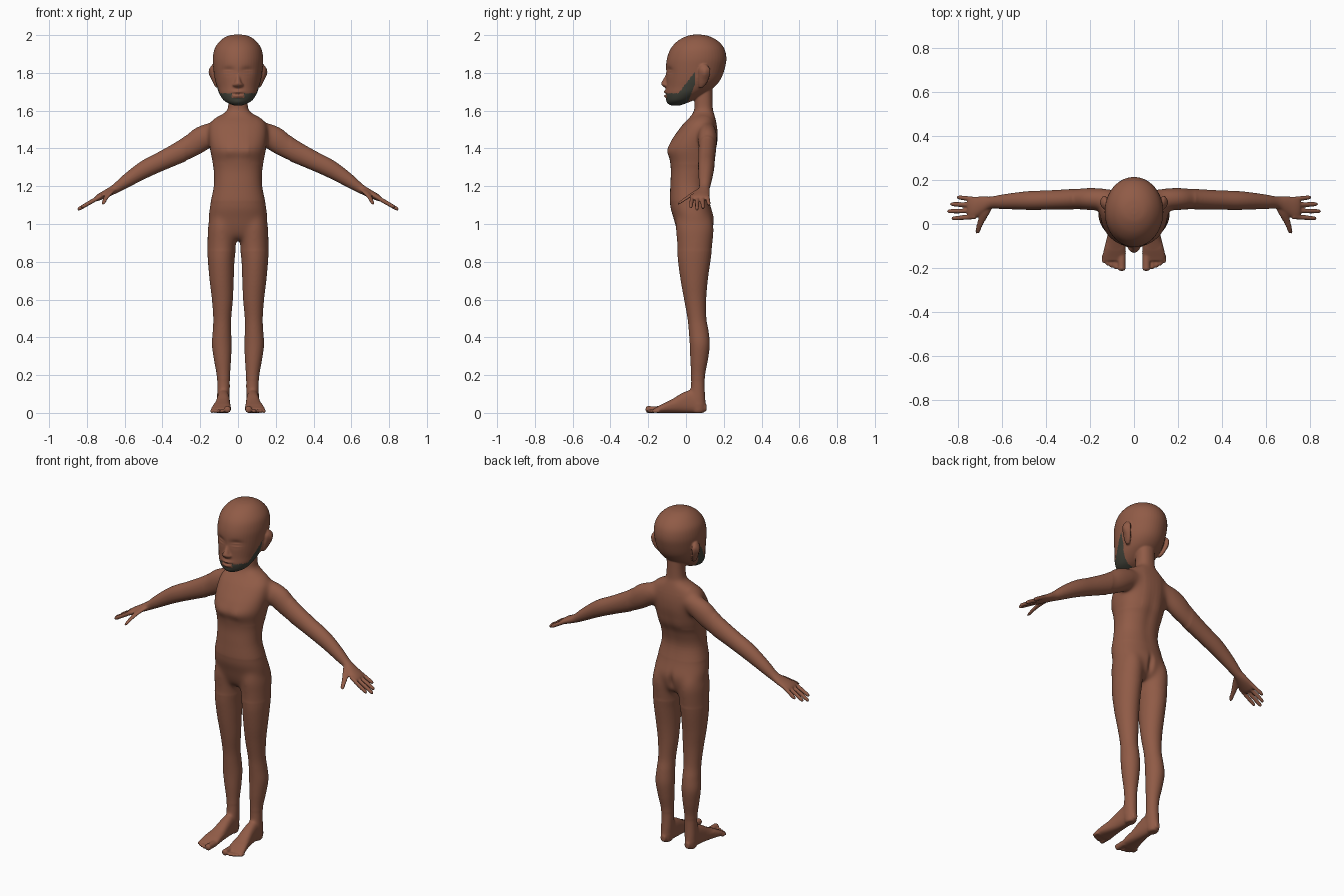
import bpy, bmesh, math
from mathutils import Vector

X, Y, Z = Vector((1, 0, 0)), Vector((0, 1, 0)), Vector((0, 0, 1))
bm = bmesh.new()


def loft(rings, u, v, p=2.0, sides=32, steps=5, mirror=False):
    """Closed smooth tube through rings (x, y, z, radius_u, radius_v)."""
    R = [Vector(r) for r in rings]
    path = []
    for i in range(len(R) - 1):
        a, b, c, d = R[max(i - 1, 0)], R[i], R[i + 1], R[min(i + 2, len(R) - 1)]
        for k in range(steps):
            t = k / steps
            path.append(0.5 * (2 * b + (c - a) * t + (2 * a - 5 * b + 4 * c - d) * t * t
                               + (3 * b - a - 3 * c + d) * t ** 3))
    path.append(R[-1])
    for s in ((1, -1) if mirror else (1,)):
        loops = []
        for r in path:
            loop = []
            for k in range(sides):
                an = math.tau * k / sides
                c, n = math.cos(an), math.sin(an)
                cu = math.copysign(abs(c) ** (2 / p), c) * max(r[3], 0.001)
                cv = math.copysign(abs(n) ** (2 / p), n) * max(r[4], 0.001)
                q = Vector(r[:3]) + u * cu + v * cv
                loop.append(bm.verts.new((q.x * s, q.y, q.z)))
            loops.append(loop)
        for a, b in zip(loops, loops[1:]):
            for k in range(sides):
                j = (k + 1) % sides
                bm.faces.new((a[k], a[j], b[j], b[k]))
        bm.faces.new(loops[0][::-1])
        bm.faces.new(loops[-1])


def upright(rows, **kw):
    """Rows are (x0, x1, y0, y1, z)."""
    loft([((a + b) / 2, (c + d) / 2, z, (b - a) / 2, (d - c) / 2) for a, b, c, d, z in rows], X, Y, **kw)


def lengthwise(rows, **kw):
    """Rows are (x0, x1, z0, z1, y)."""
    loft([((a + b) / 2, y, (c + d) / 2, (b - a) / 2, (d - c) / 2) for a, b, c, d, y in rows], X, Z, **kw)


def centred(rows, **kw):
    """Rows are (half width, y front, y back, z)."""
    upright([(-w, w, f, b, z) for w, f, b, z in rows], **kw)


# torso and neck
centred([(.06, -.01, .1, .915), (.11, -.035, .13, .94), (.145, -.052, .144, .98), (.156, -.066, .15, 1.03),
         (.148, -.085, .13, 1.1), (.128, -.083, .11, 1.2), (.128, -.08, .125, 1.28),
         (.138, -.086, .15, 1.34), (.148, -.097, .16, 1.39), (.154, -.078, .167, 1.44),
         (.156, -.045, .167, 1.49), (.148, -.01, .161, 1.535), (.118, .02, .154, 1.565),
         (.075, .036, .148, 1.587), (.055, .044, .142, 1.61), (.05, .045, .14, 1.66),
         (.05, .05, .14, 1.72)], p=2.25, sides=48)

# head
centred([(.022, -.08, -.03, 1.628), (.047, -.093, -.005, 1.637), (.076, -.103, .04, 1.655),
         (.099, -.109, .1, 1.69), (.111, -.106, .15, 1.725), (.123, -.105, .186, 1.77),
         (.131, -.106, .207, 1.83), (.133, -.1, .214, 1.88), (.123, -.08, .202, 1.93),
         (.094, -.043, .168, 1.97), (.056, .005, .12, 1.995), (.015, .045, .075, 2.003)], sides=48)

# nose
centred([(.008, -.1, -.07, 1.81), (.012, -.113, -.07, 1.78), (.02, -.13, -.07, 1.75),
         (.03, -.13, -.07, 1.737), (.026, -.118, -.07, 1.726), (.014, -.108, -.07, 1.718)])

# ears
upright([(.12, .136, .08, .108, 1.845), (.12, .149, .068, .128, 1.82), (.118, .144, .066, .126, 1.785),
         (.108, .131, .066, .11, 1.745), (.1, .118, .068, .09, 1.722)], mirror=True)

# legs
upright([(.05, .11, .0, .08, 1.08), (.03, .145, -.045, .13, 1.04), (.012, .16, -.055, .148, .98),
         (.01, .162, -.05, .144, .92), (.013, .162, -.046, .137, .86),
         (.019, .159, -.042, .129, .8), (.023, .15, -.028, .115, .7), (.027, .138, -.01, .107, .6),
         (.036, .131, .008, .108, .5), (.036, .134, .015, .12, .43), (.034, .138, .02, .126, .36),
         (.037, .127, .023, .116, .28), (.042, .113, .027, .101, .2), (.042, .111, .025, .1, .13),
         (.045, .112, .02, .104, .06), (.05, .108, .03, .1, .012), (.06, .1, .04, .09, 0)], mirror=True)

# feet
lengthwise([(.065, .093, .01, .045, .108), (.05, .108, 0, .08, .07), (.045, .11, 0, .12, .03),
            (.042, .115, 0, .106, -.02), (.04, .125, 0, .075, -.07), (.037, .138, 0, .05, -.12),
            (.038, .142, 0, .034, -.15), (.048, .135, .005, .025, -.168)], p=2.5, mirror=True)

# toes
for x, tip, r in ((.056, -.214, .018), (.084, -.206, .0095), (.103, -.199, .009),
                  (.121, -.19, .009), (.138, -.178, .009)):
    loft([(x, -.14, r, r, r), (x, tip + .025, r, r * .95, r), (x, tip + .008, r, r, r),
          (x, tip, r, r * .4, r * .4)], X, Z, sides=16, mirror=True)

# arms and palms
TILT = Vector((.43, 0, .9))
loft([(.05, .11, 1.5, .035, .03), (.12, .112, 1.487, .048, .056), (.2, .114, 1.447, .052, .069),
      (.27, .113, 1.4, .047, .06), (.39, .109, 1.34, .044, .051), (.47, .107, 1.302, .043, .048),
      (.53, .105, 1.268, .039, .043), (.6, .101, 1.222, .033, .034), (.65, .097, 1.187, .028, .025),
      (.69, .086, 1.165, .04, .021), (.73, .074, 1.145, .05, .018), (.75, .072, 1.134, .048, .014),
      (.757, .072, 1.13, .03, .007)], Y, TILT, mirror=True)

# fingers
for y0, y1, tip in ((.114, .121, .806), (.087, .09, .836), (.06, .058, .849), (.032, .026, .83)):
    pts = [(.72, y0, .01), (.77, (y0 + y1) / 2, .0105), (tip - .012, y1, .0095), (tip, y1, .005)]
    loft([(x, y, 1.145 - (x - .73) * .58, r, r * 1.1) for x, y, r in pts], Y, TILT, sides=16, mirror=True)

# thumbs
loft([(.66, .085, 1.183, .02, .016), (.683, .042, 1.163, .02, .016), (.7, .002, 1.137, .015, .014),
      (.711, -.032, 1.114, .012, .012), (.715, -.043, 1.107, .006, .006)],
     Vector((.9, .42, 0)), Vector((-.2, .4, .9)), sides=16, mirror=True)

# merge all parts into one skin
bmesh.ops.recalc_face_normals(bm, faces=bm.faces)
mesh = bpy.data.meshes.new("body")
bm.to_mesh(mesh)
bm.free()
body = bpy.data.objects.new("body", mesh)
bpy.context.collection.objects.link(body)
mod = body.modifiers.new("merge", 'REMESH')
mod.mode = 'VOXEL'
mod.voxel_size = .0045
bpy.context.view_layer.update()
skin_mesh = bpy.data.meshes.new_from_object(body.evaluated_get(bpy.context.evaluated_depsgraph_get()))
body.modifiers.clear()
body.data = skin_mesh
skin_mesh.materials.clear()
for name, col in (("brown skin", (.28, .105, .062, 1)), ("dark beard", (.055, .056, .042, 1))):
    m = bpy.data.materials.new(name)
    m.diffuse_color = col
    skin_mesh.materials.append(m)
bm = bmesh.new()
bm.from_mesh(skin_mesh)


def relax(verts, times):
    for _ in range(times):
        bmesh.ops.smooth_vert(bm, verts=verts, factor=.5, use_axis_x=True, use_axis_y=True, use_axis_z=True)


# soften joints more than the rest
def at_joint(c):
    x = abs(c.x)
    return (.06 < x < .28 and 1.32 < c.z < 1.6) or (x < .17 and .86 < c.z < 1.12)


def at_small_joint(c):
    return .05 < c.z < .18 or (abs(c.x) < .1 and 1.53 < c.z < 1.61)


relax([v for v in bm.verts if at_joint(v.co)], 80)
relax([v for v in bm.verts if at_small_joint(v.co)], 25)
relax(bm.verts[:], 3)

# sculpted details: centre, spread, push in x and y
DETAILS = [
    ((.052, -.1, 1.81), (.034, .05, .02), (0, .012)),      # eye sockets
    ((.052, -.1, 1.803), (.024, .05, .011), (0, -.009)),   # eyelids
    ((.052, -.1, 1.801), (.022, .05, .0035), (0, .006)),   # eye slits
    ((0, -.11, 1.7), (.026, .04, .008), (0, -.009)),       # upper lip
    ((0, -.11, 1.677), (.024, .04, .008), (0, -.009)),     # lower lip
    ((0, -.11, 1.688), (.032, .04, .004), (0, .006)),      # mouth line
    ((0, -.09, 1.645), (.025, .04, .014), (0, -.004)),     # chin
    ((.15, .1, 1.795), (.03, .018, .028), (-.008, 0)),     # ear hollows
    ((.065, -.09, 1.385), (.05, .05, .04), (0, -.006)),    # chest
    ((0, .16, 1.27), (.03, .06, .13), (0, -.006)),         # spine
    ((0, .15, .99), (.016, .06, .05), (0, -.014)),         # seat cleft
]
for v in bm.verts:
    if v.co.z < .8:
        v.co.z = max(v.co.z, 0)
        continue
    for c, s, d in DETAILS:
        q = (abs(v.co.x), v.co.y, v.co.z)
        e = sum(((q[i] - c[i]) / s[i]) ** 2 for i in range(3))
        if e < 9:
            w = math.exp(-e)
            v.co.x += math.copysign(d[0] * w, v.co.x)
            v.co.y += d[1] * w


# beard along the jaw
def is_beard(c):
    top = 1.692 + max(0, c.y + .04) * 1.3
    back = min(.047, .012 + (c.z - 1.65) * .4)
    lips = abs(c.x) < .032 and c.z > 1.668 and c.y < -.085
    return abs(c.x) < .14 and 1.61 < c.z < top and c.y < back and not lips


for f in bm.faces:
    f.smooth = True
    f.material_index = int(is_beard(f.calc_center_median()))
bm.to_mesh(skin_mesh)
bm.free()
